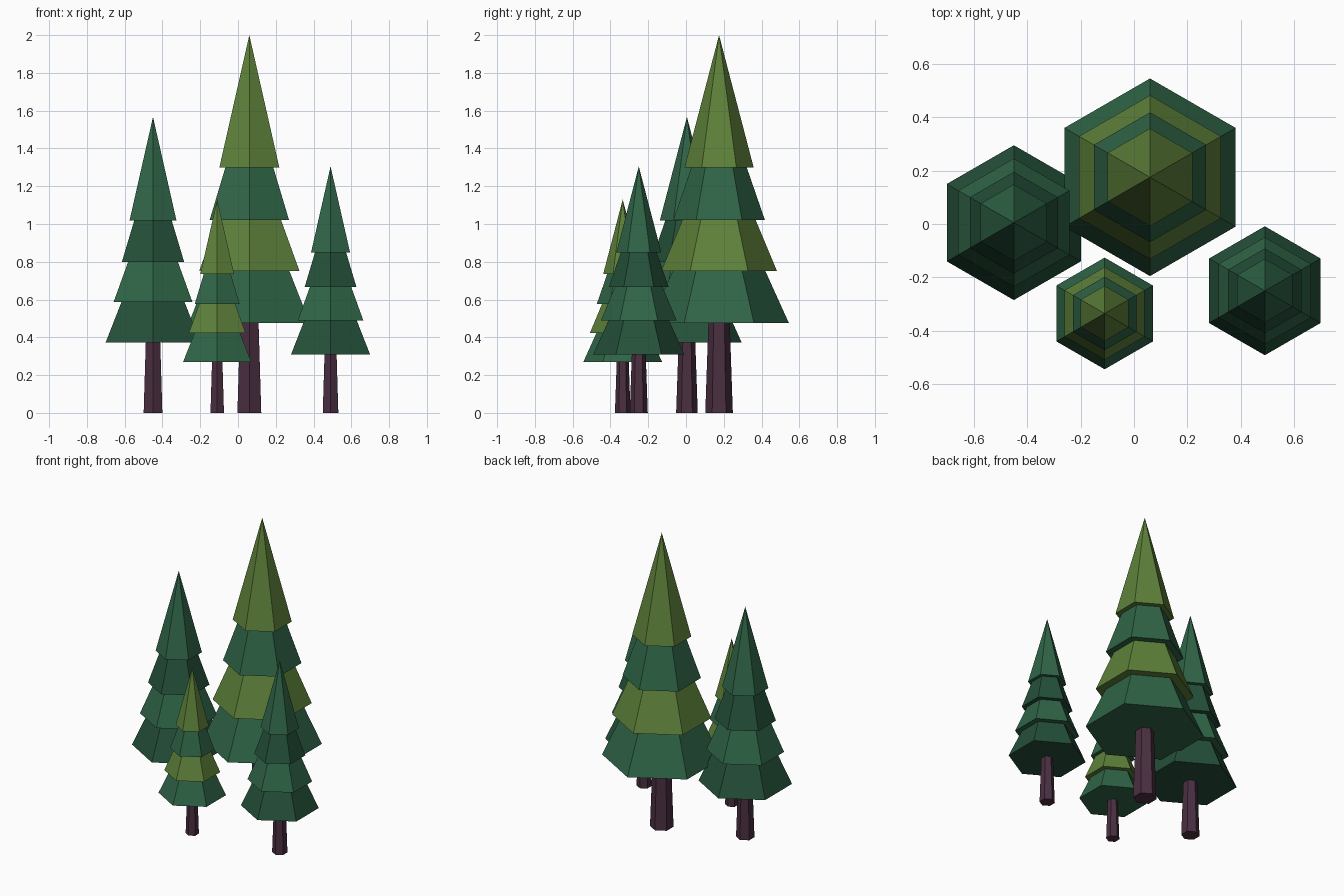
import bpy
from math import pi

cube = bpy.data.objects.get("Cube")
if cube:
    bpy.data.objects.remove(cube, do_unlink=True)


def material(name, rgb):
    mat = bpy.data.materials.new(name)
    mat.use_nodes = True
    mat.diffuse_color = (*rgb, 1)
    mat.node_tree.nodes["Principled BSDF"].inputs["Base Color"].default_value = (*rgb, 1)
    return mat


bark = material("purple_bark", (0.068, 0.028, 0.052))
olive = material("olive_needles", (0.112, 0.22, 0.042))
green = material("green_needles", (0.029, 0.13, 0.063))
dark = material("dark_green_needles", (0.018, 0.082, 0.042))


def hex_cone(name, spot, z0, z1, r0, r1, mat):
    """Flat-shaded six-sided cone or frustum with corners on the y axis."""
    bpy.ops.mesh.primitive_cone_add(vertices=6, radius1=r0, radius2=r1, depth=z1 - z0,
                                    location=(*spot, (z0 + z1) / 2))
    obj = bpy.context.object
    obj.name = name
    obj.data.materials.append(mat)


# Tier proportions of the tallest tree: bottom height, radius at the skirt
TIERS = [(0.475, 0.37), (0.75, 0.307), (1.02, 0.243), (1.3, 0.183)]
LABELS = ["bottom", "lower", "upper", "top"]


def tree(name, spot, height, even, odd):
    s = height / 2
    hex_cone(name + "_trunk", spot, 0, 0.49 * s, 0.073 * s, 0.056 * s, bark)
    for i, (z, r) in enumerate(TIERS):
        last = i == len(TIERS) - 1
        z_top = 2 if last else TIERS[i + 1][0]
        r_top = 0 if last else TIERS[i + 1][1] * 0.8
        hex_cone(f"{name}_{LABELS[i]}_branches", spot, z * s, z_top * s,
                 r * s, r_top * s, odd if i % 2 else even)


tree("tall_tree", (0.06, 0.175), 2.0, green, olive)
tree("left_side_tree", (-0.45, 0.005), 1.567, dark, green)
tree("right_side_tree", (0.49, -0.25), 1.305, dark, green)
tree("small_tree", (-0.11, -0.335), 1.13, green, olive)
